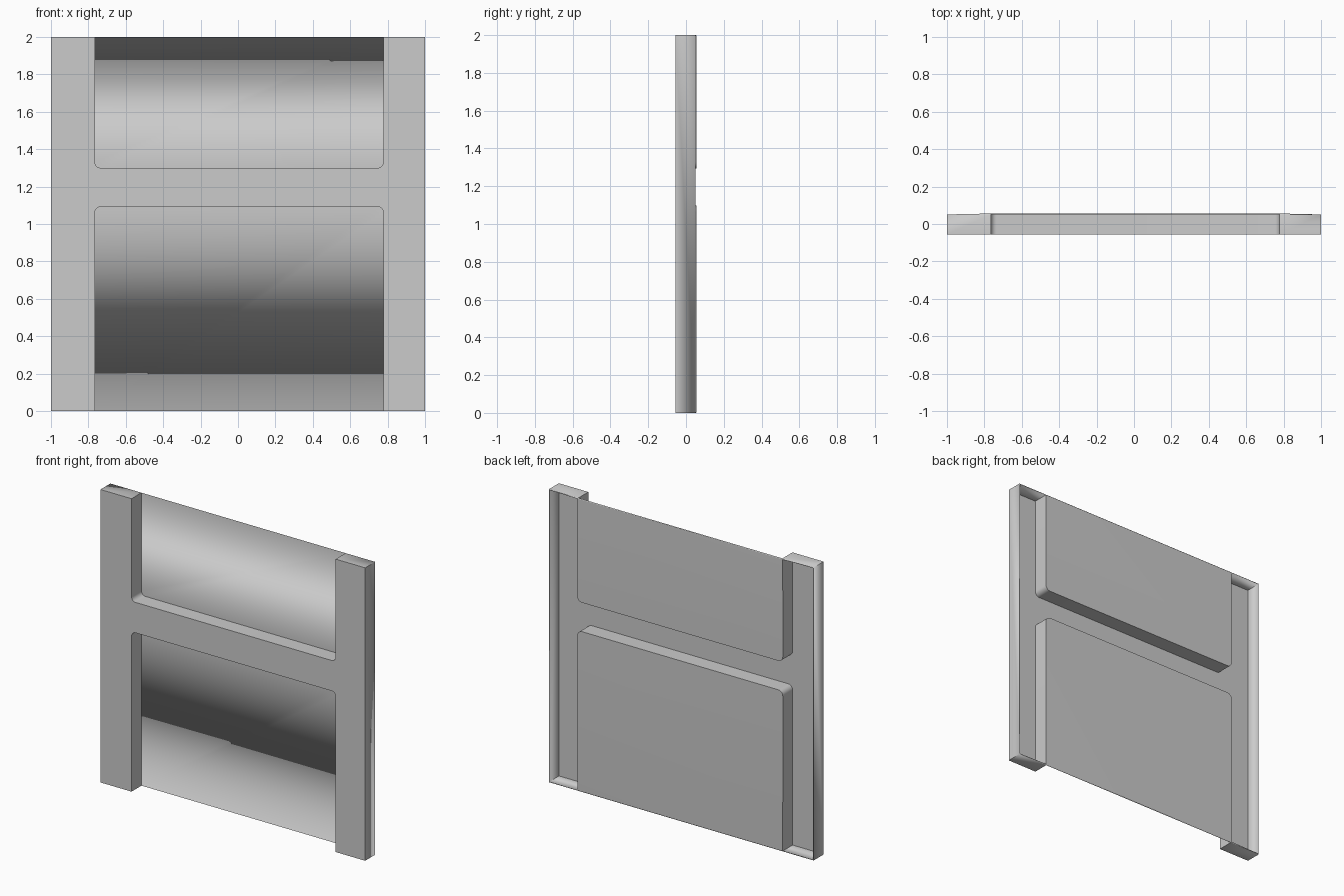
import bpy, bmesh, math

if "Cube" in bpy.data.objects:
    bpy.data.objects.remove(bpy.data.objects["Cube"])

LEFT, RIGHT = -0.765, 0.777        # inner edges of the stiles
RAIL_LOW, RAIL_HIGH = 1.092, 1.30  # crossbar edges
FRONT, BACK = -0.056, 0.051
SHEET, RADIUS, STEPS = 0.005, 0.03, 6


def arc(cx, cz, start, end):
    return [(cx + RADIUS * math.cos(math.radians(start + (end - start) * i / STEPS)),
             cz + RADIUS * math.sin(math.radians(start + (end - start) * i / STEPS)))
            for i in range(STEPS + 1)]


# Recess outlines with rounded inner corners
r = RADIUS
lower = ([(LEFT, 0)] + arc(LEFT + r, RAIL_LOW - r, 180, 90)
         + arc(RIGHT - r, RAIL_LOW - r, 90, 0) + [(RIGHT, 0)])
upper = ([(RIGHT, 2)] + arc(RIGHT - r, RAIL_HIGH + r, 0, -90)
         + arc(LEFT + r, RAIL_HIGH + r, 270, 180) + [(LEFT, 2)])
outline = [(-1, 0)] + lower + [(1, 0), (1, 2)] + upper + [(-1, 2)]

bm = bmesh.new()
front = [bm.verts.new((x, FRONT, z)) for x, z in outline]
back = [bm.verts.new((x, BACK, z)) for x, z in outline]

# H-shaped front face and its returns
bm.faces.new(front)
n = len(outline)
for i in range(n):
    j = (i + 1) % n
    bm.faces.new((front[j], front[i], back[i], back[j]))

# Recessed panels at the back
a = len(lower)
bm.faces.new(list(reversed(back[1:1 + a])))
bm.faces.new(list(reversed(back[a + 3:a + 3 + len(upper)])))

mesh = bpy.data.meshes.new("pressed_panel")
bm.to_mesh(mesh)
bm.free()
panel = bpy.data.objects.new("pressed_panel", mesh)
bpy.context.collection.objects.link(panel)
bpy.context.view_layer.objects.active = panel
panel.select_set(True)
bpy.ops.object.shade_smooth_by_angle(angle=math.radians(30))

# Thin sheet thickness, open hollow behind the frame
solid = panel.modifiers.new("sheet_thickness", 'SOLIDIFY')
solid.thickness = SHEET
solid.offset = -1
solid.use_even_offset = True
